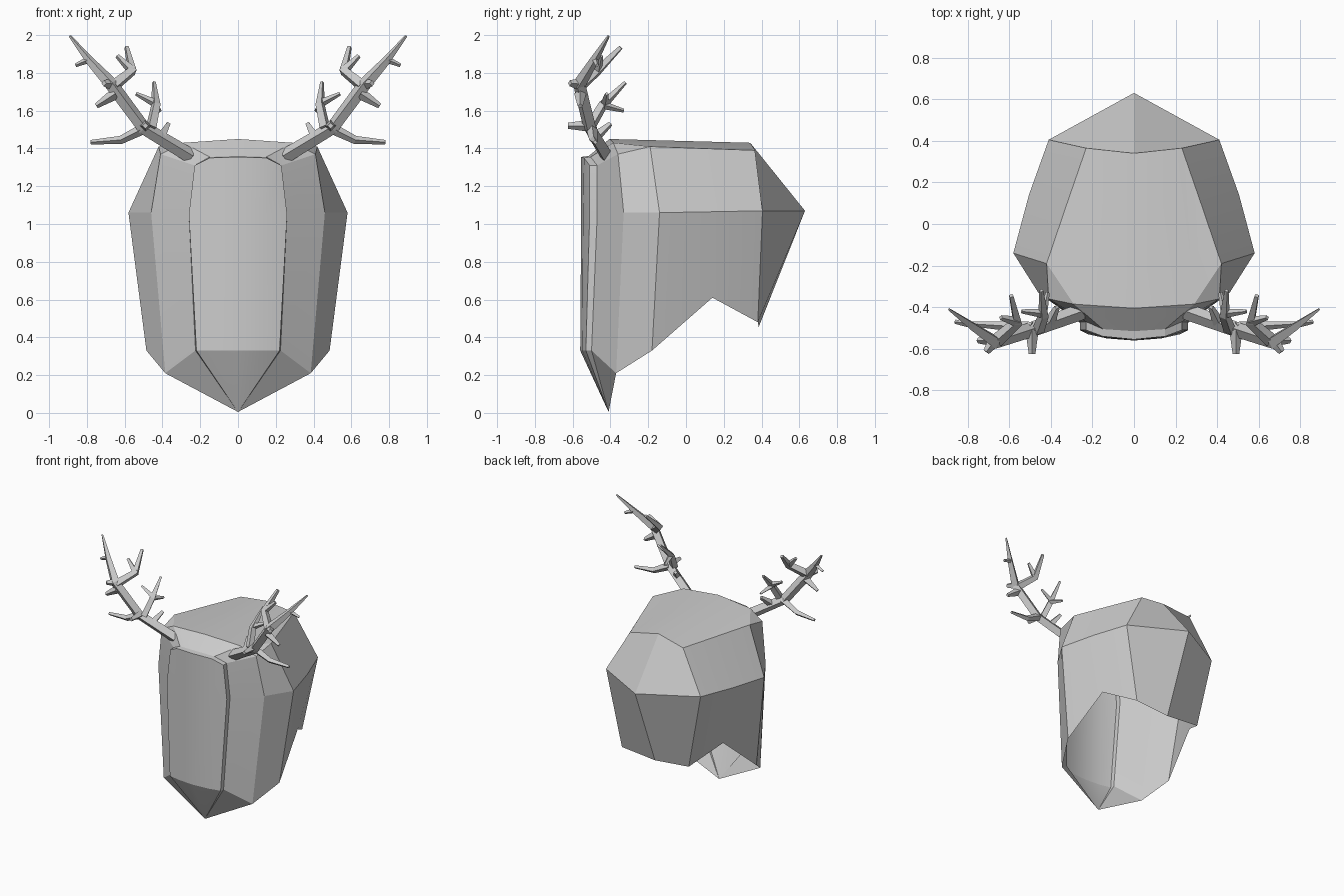
import bpy, bmesh

# --- Helmet shell: three horizontal rings (half), front centre to back centre ---
RIM = [(0, -.56, .33), (.13, -.55, .33), (.22, -.53, .33), (.225, -.50, .33), (.385, -.37, .21),
       (.485, -.18, .33), (.42, .14, .61), (.29, .38, .48), (0, .385, .455)]
MID = [(0, -.555, 1.05), (.14, -.545, 1.05), (.26, -.51, 1.05), (.26, -.47, 1.05), (.46, -.33, 1.06),
       (.58, -.14, 1.06), (.505, .14, 1.065), (.41, .405, 1.07), (0, .63, 1.07)]
TOP = [(0, -.555, 1.355), (.15, -.54, 1.35), (.23, -.51, 1.31), (.23, -.47, 1.31), (.41, -.36, 1.37),
       (.42, -.19, 1.41), (.325, .09, 1.40), (.23, .365, 1.39), (0, .34, 1.43)]

bm = bmesh.new()
R, M, T = ([bm.verts.new(p) for p in row] for row in (RIM, MID, TOP))
for lo, hi in ((R, M), (M, T)):
    for c in range(len(lo) - 1):
        bm.faces.new((lo[c], lo[c + 1], hi[c + 1], hi[c]))

# Chin point
tip = bm.verts.new((0, -.41, .005))
for c in range(4):
    bm.faces.new((tip, R[c + 1], R[c]))

# Face plate ledge, forehead and crown
i0, i1, c0, c1 = (bm.verts.new(p) for p in
                  ((0, -.515, 1.36), (.15, -.505, 1.355), (0, -.405, 1.45), (.29, -.385, 1.43)))
for f in ((T[0], T[1], i1, i0), (T[1], T[2], T[3], i1), (i0, i1, c1, c0), (i1, T[3], c1),
          (T[3], T[4], c1), (T[4], T[5], c1), (c0, c1, T[7], T[8]), (c1, T[5], T[6], T[7])):
    bm.faces.new(f)

mesh = bpy.data.meshes.new("helmet_shell")
bm.to_mesh(mesh)
bm.free()
helmet = bpy.data.objects.new("helmet_shell", mesh)
bpy.context.collection.objects.link(helmet)
bpy.context.view_layer.objects.active = helmet
helmet.select_set(True)
mirror = helmet.modifiers.new("mirror", 'MIRROR')
mirror.merge_threshold = .001
bpy.ops.object.modifier_apply(modifier="mirror")
bpy.ops.object.shade_smooth_by_angle(angle=.26)

# --- Antlers: tapered four-sided branches as (x, y, z, radius) ---
BRANCHES = [
    # main beam
    [(.25, -.42, 1.36, .04), (.50, -.51, 1.51, .036), (.67, -.565, 1.74, .036), (.78, -.49, 1.86, .024), (.89, -.41, 1.995, .007)],
    # low outward tine
    [(.49, -.50, 1.51, .03), (.62, -.49, 1.445, .022), (.78, -.48, 1.433, .012)],
    # small inner and forward stubs
    [(.41, -.48, 1.46, .03), (.37, -.40, 1.53, .014)],
    [(.49, -.51, 1.52, .032), (.49, -.625, 1.52, .016)],
    [(.67, -.56, 1.74, .032), (.71, -.615, 1.745, .016)],
    [(.65, -.56, 1.69, .032), (.75, -.56, 1.625, .014)],
    # lower rear branch with prongs
    [(.46, -.51, 1.51, .03), (.435, -.44, 1.63, .026), (.445, -.32, 1.75, .01)],
    [(.44, -.43, 1.64, .022), (.54, -.42, 1.69, .01)],
    [(.44, -.44, 1.63, .022), (.415, -.33, 1.60, .01)],
    # upper rear branch with prong
    [(.66, -.56, 1.73, .034), (.56, -.47, 1.81, .028), (.59, -.345, 1.935, .013)],
    [(.56, -.47, 1.81, .026), (.64, -.45, 1.89, .012)],
    # stub near the tip
    [(.79, -.48, 1.87, .018), (.86, -.47, 1.84, .01)],
]
for name, s in (("right_antler", 1), ("left_antler", -1)):
    cu = bpy.data.curves.new(name, 'CURVE')
    cu.dimensions = '3D'
    cu.bevel_depth = 1
    cu.bevel_resolution = 0
    cu.use_fill_caps = True
    for pts in BRANCHES:
        sp = cu.splines.new('POLY')
        sp.use_smooth = False
        sp.points.add(len(pts) - 1)
        for p, (x, y, z, r) in zip(sp.points, pts):
            p.co = (s * x, y, z, 1)
            p.radius = r
    bpy.context.collection.objects.link(bpy.data.objects.new(name, cu))
